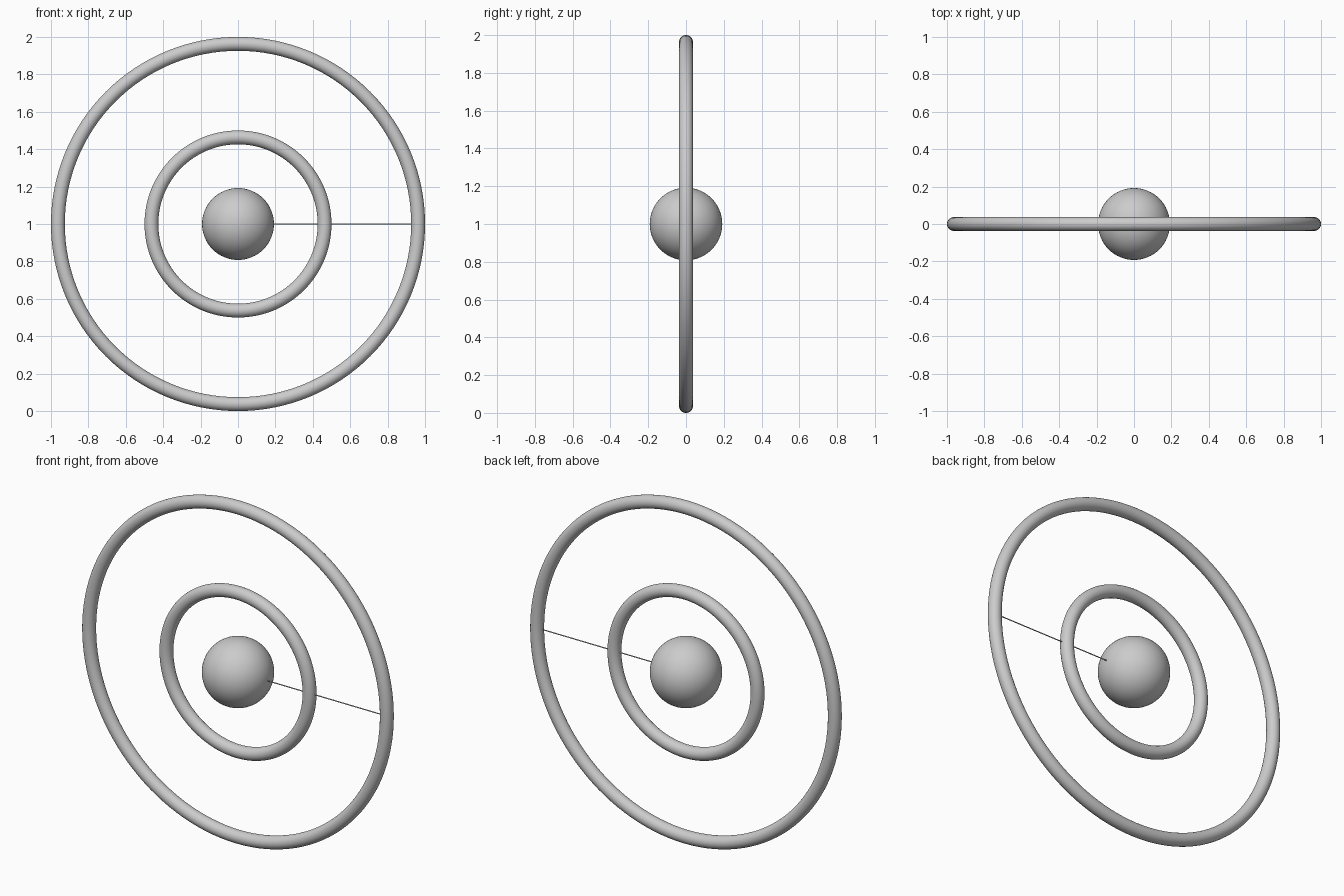
import bpy
from math import pi

if "Cube" in bpy.data.objects:
    bpy.data.objects.remove(bpy.data.objects["Cube"])

CENTRE = (0, 0, 1)


def smooth(name):
    obj = bpy.context.object
    obj.name = name
    bpy.ops.object.shade_smooth_by_angle()
    return obj


def ring(name, outer_radius, tube):
    # upright ring facing the front
    bpy.ops.mesh.primitive_torus_add(
        location=CENTRE, rotation=(pi / 2, 0, 0),
        major_radius=outer_radius - tube, minor_radius=tube,
        major_segments=128, minor_segments=32)
    return smooth(name)


# two concentric rings
ring("outer_ring", 1.0, 0.037)
ring("inner_ring", 0.5, 0.037)

# central ball
bpy.ops.mesh.primitive_uv_sphere_add(segments=64, ring_count=32,
                                     radius=0.192, location=CENTRE)
smooth("centre_ball")

# hair-thin spoke from the ball to the outer ring
start, end = 0.18, 0.95
bpy.ops.mesh.primitive_cylinder_add(
    vertices=12, radius=0.003, depth=end - start,
    location=((start + end) / 2, 0, 1), rotation=(0, pi / 2, 0))
smooth("thin_spoke")
